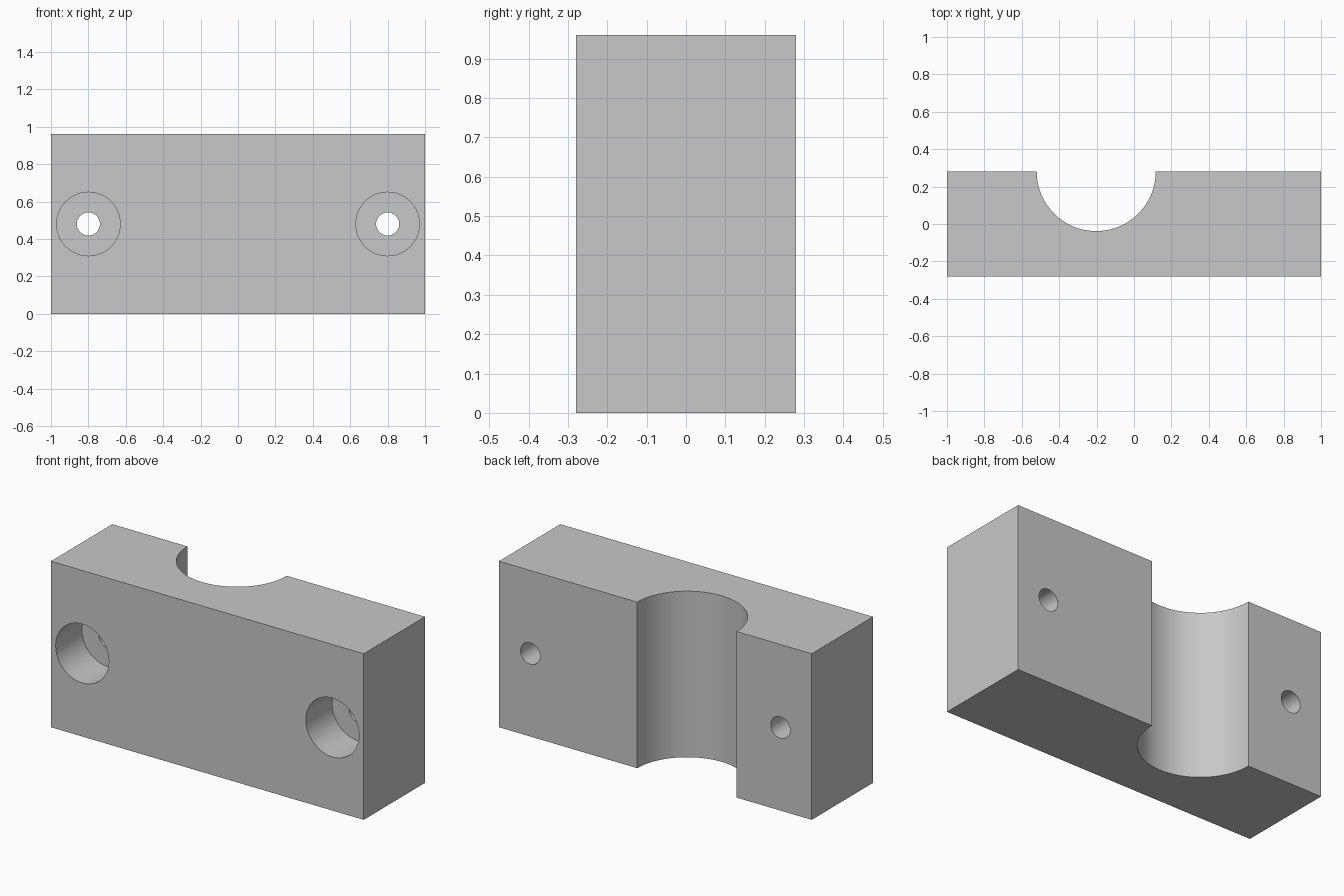
import bpy
import math

WIDTH, DEPTH, HEIGHT = 2.0, 0.56, 0.96
FRONT, BACK, MIDDLE = -DEPTH / 2, DEPTH / 2, HEIGHT / 2

default_cube = bpy.data.objects.get("Cube")
if default_cube:
    bpy.data.objects.remove(default_cube, do_unlink=True)

# Plain grey finish
grey = bpy.data.materials.new("plain grey")
grey.use_nodes = True
colour = (0.58, 0.58, 0.58, 1)
grey.diffuse_color = colour
grey.node_tree.nodes["Principled BSDF"].inputs["Base Color"].default_value = colour

# Rectangular block
bpy.ops.mesh.primitive_cube_add(size=1, location=(0, 0, MIDDLE))
block = bpy.context.object
block.name = "clamp_block"
block.scale = (WIDTH, DEPTH, HEIGHT)
bpy.ops.object.transform_apply(location=False, rotation=False, scale=True)
block.data.materials.append(grey)


def cut_cylinder(name, radius, length, location, tilt=0, sides=64):
    """Subtract a cylinder from the block, then discard the cutter."""
    bpy.ops.mesh.primitive_cylinder_add(
        vertices=sides, radius=radius, depth=length,
        location=location, rotation=(tilt, 0, 0))
    cutter = bpy.context.object
    cutter.name = name
    cutter.hide_render = True
    cutter.data.materials.append(grey)
    bpy.ops.object.select_all(action="DESELECT")
    block.select_set(True)
    bpy.context.view_layer.objects.active = block
    cut = block.modifiers.new(name, "BOOLEAN")
    cut.operation = "DIFFERENCE"
    cut.solver = "EXACT"
    cut.object = cutter
    bpy.ops.object.modifier_apply(modifier=cut.name)
    bpy.data.objects.remove(cutter, do_unlink=True)


# Half-round groove down the back, off centre
cut_cylinder("groove_cutter", 0.318, HEIGHT * 2, (-0.202, BACK, MIDDLE), sides=96)

# Counterbored bolt holes through the front
BORE_DEPTH = 0.24
for side in (-1, 1):
    x = 0.8 * side
    cut_cylinder("counterbore_cutter", 0.17, BORE_DEPTH * 2,
                 (x, FRONT, MIDDLE), math.pi / 2)
    cut_cylinder("bolt_hole_cutter", 0.062, DEPTH * 2,
                 (x, 0, MIDDLE), math.pi / 2)

bpy.ops.object.shade_smooth_by_angle(angle=math.radians(30))
